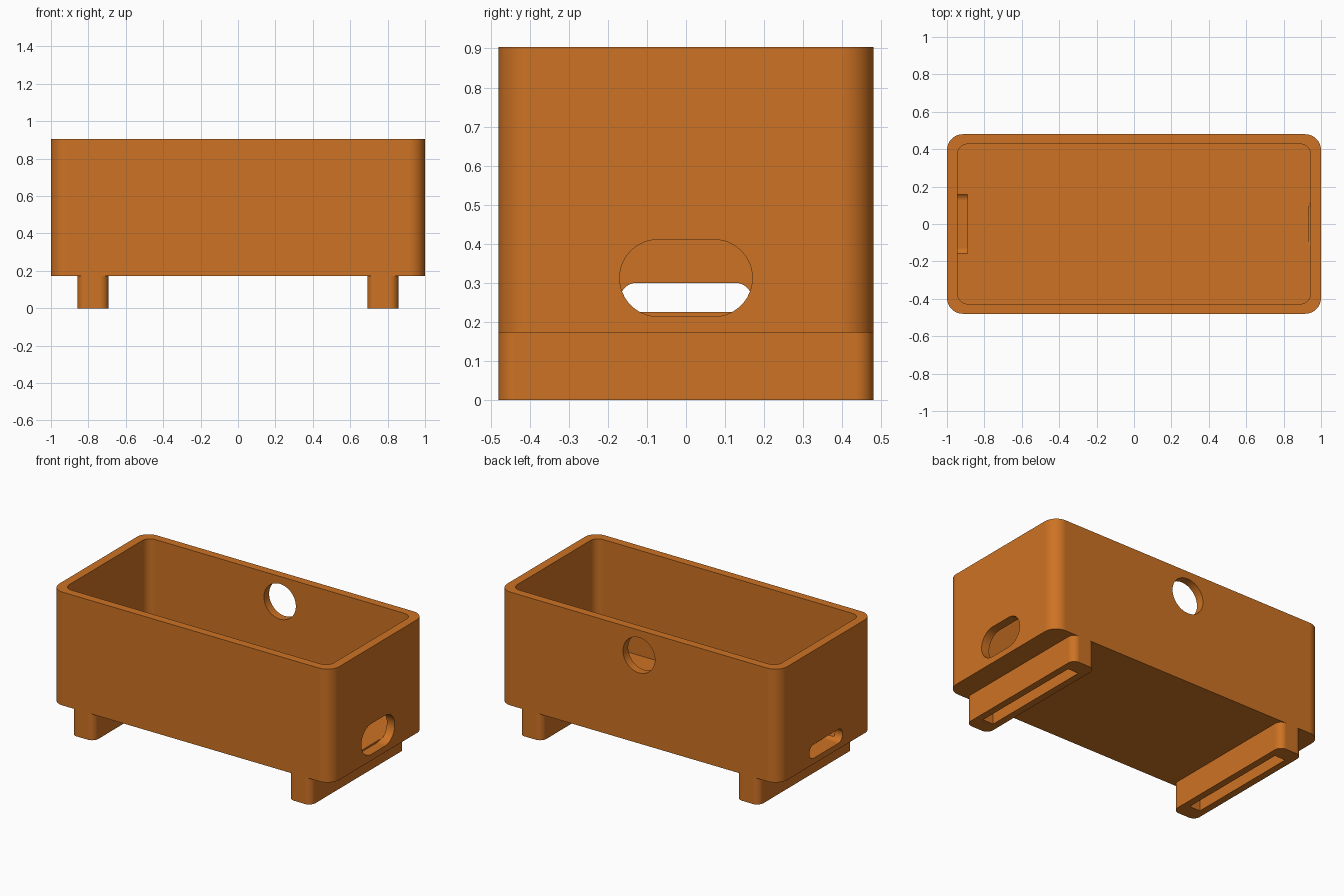
import bpy, bmesh, math
from mathutils import Vector

if "Cube" in bpy.data.objects:
    bpy.data.objects.remove(bpy.data.objects["Cube"])

orange = bpy.data.materials.new("orange_plastic")
orange.diffuse_color = (0.61, 0.17, 0.017, 1)
orange.use_nodes = True
orange.node_tree.nodes["Principled BSDF"].inputs["Base Color"].default_value = orange.diffuse_color

# axis -> function placing profile coordinates (u, v) at depth w
PLACE = {
    "x": lambda u, v, w: Vector((w, u, v)),
    "y": lambda u, v, w: Vector((v, w, u)),
    "z": lambda u, v, w: Vector((u, v, w)),
}


def rounded_prism(name, axis, center, half, radius, start, end, segments=12):
    """Rounded rectangle (or stadium / circle) extruded along an axis."""
    bm = bmesh.new()
    ring = []
    for q, (sx, sy) in enumerate([(1, 1), (-1, 1), (-1, -1), (1, -1)]):
        for i in range(segments + 1):
            a = (q + i / segments) * math.pi / 2
            u = center[0] + sx * (half[0] - radius) + radius * math.cos(a)
            v = center[1] + sy * (half[1] - radius) + radius * math.sin(a)
            ring.append(bm.verts.new(PLACE[axis](u, v, start)))
    face = bm.faces.new(ring)
    moved = bmesh.ops.extrude_face_region(bm, geom=[face])["geom"]
    verts = [g for g in moved if isinstance(g, bmesh.types.BMVert)]
    bmesh.ops.translate(bm, verts=verts, vec=PLACE[axis](0, 0, end - start))
    bmesh.ops.remove_doubles(bm, verts=bm.verts, dist=1e-5)
    bmesh.ops.recalc_face_normals(bm, faces=bm.faces)
    mesh = bpy.data.meshes.new(name)
    bm.to_mesh(mesh)
    bm.free()
    mesh.materials.append(orange)
    obj = bpy.data.objects.new(name, mesh)
    bpy.context.collection.objects.link(obj)
    return obj


def cut(obj, cutter):
    """Subtract the cutter, then discard it."""
    bpy.context.view_layer.objects.active = obj
    mod = obj.modifiers.new("cut", "BOOLEAN")
    mod.operation = "DIFFERENCE"
    mod.solver = "EXACT"
    mod.object = cutter
    bpy.ops.object.modifier_apply(modifier=mod.name)
    bpy.data.objects.remove(cutter)


def finish(obj):
    bpy.ops.object.select_all(action="DESELECT")
    obj.select_set(True)
    bpy.context.view_layer.objects.active = obj
    bpy.ops.object.shade_smooth_by_angle(angle=math.radians(30))
    mod = obj.modifiers.new("flat_sides", "WEIGHTED_NORMAL")
    mod.keep_sharp = True


# open box with a thin floor
box = rounded_prism("box", "z", (0, 0), (1, 0.48), 0.085, 0.173, 0.904)
cut(box, rounded_prism("cavity", "z", (0, 0), (0.944, 0.427), 0.055, 0.225, 1.1))
# large rounded opening in the right wall
cut(box, rounded_prism("right_opening", "x", (0, 0.312), (0.17, 0.0985), 0.0985, 0.936, 1.1))
# narrow slot in the left wall, reaching into the floor
cut(box, rounded_prism("left_slot", "x", (0, 0.255), (0.17, 0.045), 0.045, -1.1, -0.89))
# round hole in the back wall
cut(box, rounded_prism("back_hole", "y", (0.742, 0), (0.114, 0.114), 0.114, 0.38, 0.6))
finish(box)

# two feet running front to back, hollowed from below
for name, x in (("left_foot", -0.775), ("right_foot", 0.775)):
    foot = rounded_prism(name, "z", (x, 0), (0.083, 0.48), 0.045, 0, 0.173)
    cut(foot, rounded_prism("foot_slot", "z", (x, 0), (0.038, 0.38), 0.001, -0.1, 0.3, 1))
    finish(foot)
